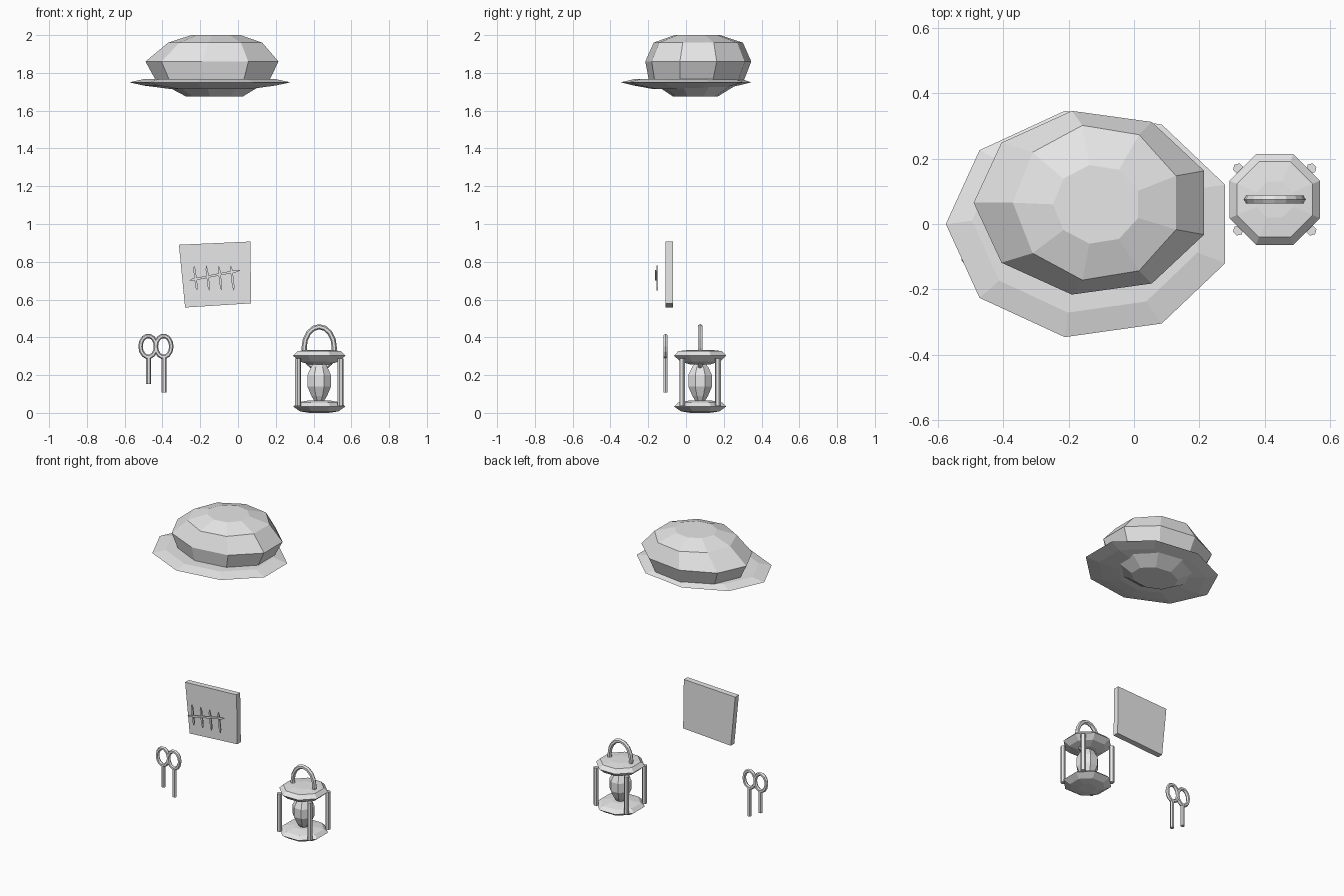
import bpy, bmesh
from math import sin, cos, pi, radians
from mathutils import Vector

cube = bpy.data.objects.get("Cube")
if cube:
    bpy.data.objects.remove(cube)

grey = bpy.data.materials.new("plain_grey")
grey.use_nodes = True
GREY = (0.8, 0.8, 0.8, 1)
grey.diffuse_color = GREY
grey.node_tree.nodes["Principled BSDF"].inputs["Base Color"].default_value = GREY


def finish(name, bm):
    bmesh.ops.recalc_face_normals(bm, faces=bm.faces)
    mesh = bpy.data.meshes.new(name)
    bm.to_mesh(mesh)
    bm.free()
    mesh.materials.append(grey)
    obj = bpy.data.objects.new(name, mesh)
    bpy.context.scene.collection.objects.link(obj)
    return obj


def loft(name, rings, sides, start=0.0):
    """Capped stack of elliptical rings: (centre x, centre y, z, radius x, radius y)."""
    bm = bmesh.new()
    loops = []
    for cx, cy, z, rx, ry in rings:
        angles = [start + 2 * pi * i / sides for i in range(sides)]
        loops.append([bm.verts.new((cx + rx * cos(a), cy + ry * sin(a), z)) for a in angles])
    for low, high in zip(loops, loops[1:]):
        for i in range(sides):
            j = (i + 1) % sides
            bm.faces.new((low[i], low[j], high[j], high[i]))
    bm.faces.new(loops[0][::-1])
    bm.faces.new(loops[-1])
    return finish(name, bm)


def turned(name, cx, cy, profile, sides, start=0.0):
    return loft(name, [(cx, cy, z, r, r) for r, z in profile], sides, start)


def upright_ring(name, centre, rx, rz, tube, major=14, minor=6):
    """Oval torus standing in the xz plane."""
    bm = bmesh.new()
    c = Vector(centre)
    grid = []
    for i in range(major):
        a = 2 * pi * i / major
        row = []
        for k in range(minor):
            b = 2 * pi * k / minor
            out = tube * cos(b)
            row.append(bm.verts.new(c + Vector(((rx + out) * cos(a), tube * sin(b), (rz + out) * sin(a)))))
        grid.append(row)
    for i in range(major):
        n = (i + 1) % major
        for k in range(minor):
            m = (k + 1) % minor
            bm.faces.new((grid[i][k], grid[n][k], grid[n][m], grid[i][m]))
    return finish(name, bm)


def slab(name, outline, y0, y1):
    """Front outline in xz extruded from y0 to y1."""
    bm = bmesh.new()
    face = bm.faces.new([bm.verts.new((x, y0, z)) for x, z in outline])
    new = bmesh.ops.extrude_face_region(bm, geom=[face])["geom"]
    verts = [v for v in new if isinstance(v, bmesh.types.BMVert)]
    bmesh.ops.translate(bm, verts=verts, vec=(0, y1 - y0, 0))
    return finish(name, bm)


def stroke(name, a, b, half, y0, y1):
    """Thin scratch mark with pointed ends."""
    a, b = Vector(a), Vector(b)
    d = (b - a).normalized()
    side = Vector((-d.y, d.x)) * half
    inset = d * 0.02
    slab(name, [a, a + inset + side, b - inset + side, b, b - inset - side, a + inset - side], y0, y1)


# Hat: lopsided faceted crown over a thin wide brim
loft("hat_crown", [
    (-0.12, 0.05, 1.675, 0.155, 0.12),
    (-0.125, 0.055, 1.76, 0.31, 0.255),
    (-0.127, 0.065, 1.86, 0.363, 0.285),
    (-0.113, 0.065, 1.96, 0.257, 0.24),
    (-0.113, 0.06, 2.0, 0.134, 0.122),
], 9, pi)
loft("hat_brim", [
    (-0.14, 0.01, 1.715, 0.22, 0.19),
    (-0.14, 0.0, 1.733, 0.36, 0.28),
    (-0.135, 0.0, 1.75, 0.44, 0.351),
    (-0.14, 0.01, 1.768, 0.355, 0.285),
], 9, pi)

# Notice board with tally marks floating in front
slab("board", [(-0.28, 0.558), (0.07, 0.58), (0.065, 0.907), (-0.313, 0.89)], -0.108, -0.07)
for i in range(4):
    x = -0.233 + 0.065 * i
    stroke(f"tally_mark_{i + 1}", (x, 0.78), (x + 0.016, 0.647), 0.006, -0.157, -0.148)
stroke("tally_crossbar", (-0.258, 0.702), (0.012, 0.755), 0.006, -0.164, -0.155)

# Two keys with oval bows
for name, x, bottom in (("left_key", -0.394, 0.108), ("right_key", -0.475, 0.152)):
    upright_ring(name + "_bow", (x, -0.108, 0.352), 0.041, 0.056, 0.012)
    turned(name + "_shaft", x + (0.003 if x > -0.42 else 0.002), -0.108, [(0.013, bottom), (0.013, 0.295)], 6)

# Lantern: two faceted discs, four posts, flame and ring handle
LX, LY = 0.43, 0.075
turned("lantern_base", LX, LY, [(0.055, 0.0), (0.11, 0.008), (0.15, 0.034), (0.125, 0.055), (0.06, 0.066)], 8, pi / 8)
turned("lantern_roof", LX, LY, [(0.06, 0.257), (0.115, 0.273), (0.15, 0.303), (0.125, 0.327), (0.06, 0.334)], 8, pi / 8)
turned("lantern_flame", LX, LY, [(0.025, 0.06), (0.045, 0.09), (0.068, 0.14), (0.068, 0.2), (0.045, 0.245), (0.025, 0.265)], 8, pi / 8)
upright_ring("lantern_handle", (LX, LY, 0.344), 0.08, 0.112, 0.014, 16)
for sx, side in ((-1, "right"), (1, "left")):
    for sy, end in ((-1, "front"), (1, "back")):
        turned(f"{end}_{side}_post", LX + 0.112 * sx, LY + 0.095 * sy, [(0.016, 0.037), (0.016, 0.288)], 6, radians(15))
